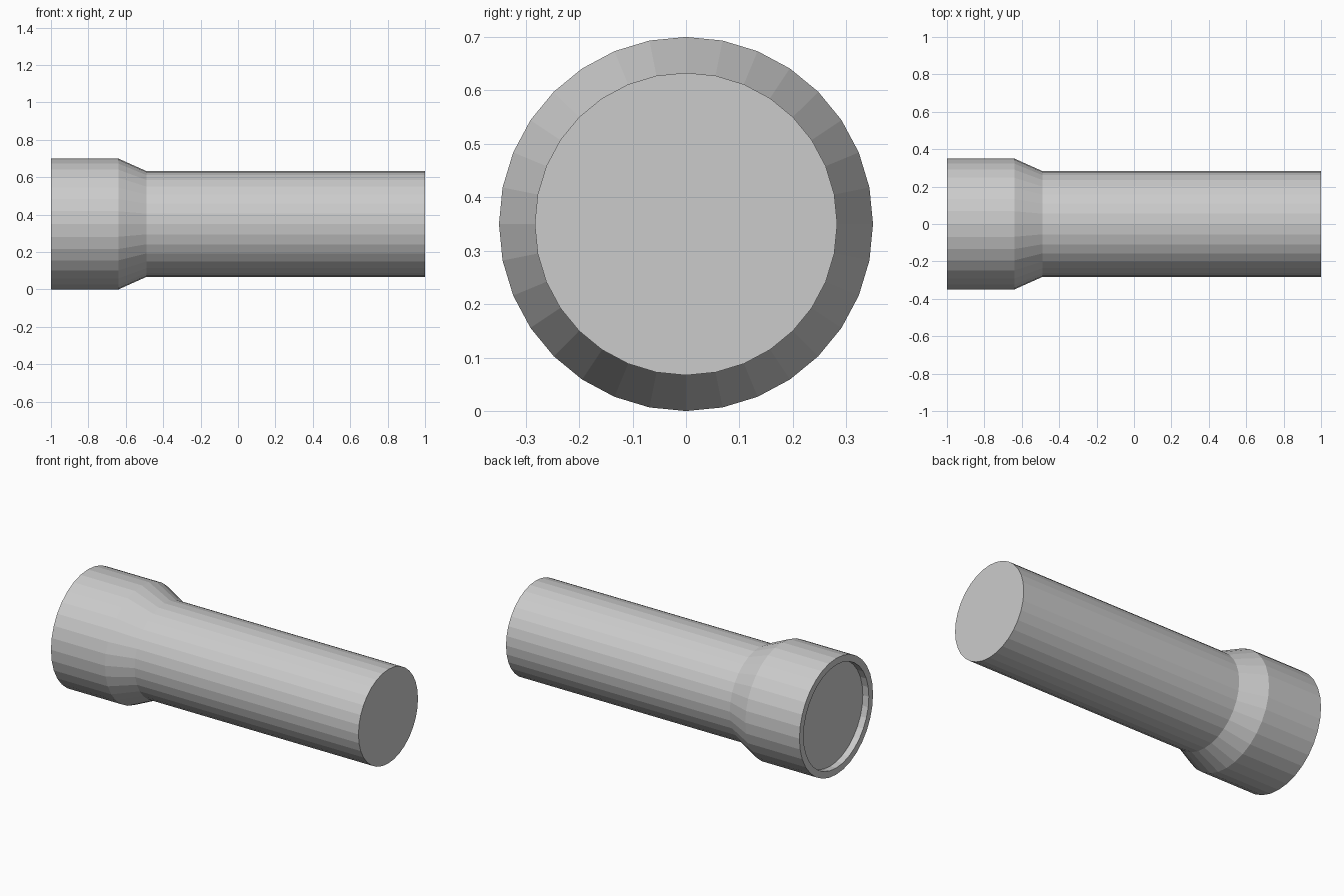
import bpy
import bmesh
from math import cos, sin, tau

if "Cube" in bpy.data.objects:
    bpy.data.objects.remove(bpy.data.objects["Cube"])

SIDES = 32
AXIS_Z = 0.35


def lathe(name, profile, cap_start=False, cap_end=False):
    """Revolve (x, radius) points around the horizontal axis."""
    bm = bmesh.new()
    rings = [[bm.verts.new((x, r * sin(tau * i / SIDES), r * cos(tau * i / SIDES)))
              for i in range(SIDES)] for x, r in profile]
    for a, b in zip(rings, rings[1:]):
        for i in range(SIDES):
            j = (i + 1) % SIDES
            bm.faces.new((a[j], a[i], b[i], b[j]))
    if cap_start:
        bm.faces.new(rings[0])
    if cap_end:
        bm.faces.new(list(reversed(rings[-1])))
    # Wind every face the same way as the rest of the shell
    bmesh.ops.recalc_face_normals(bm, faces=bm.faces)
    mesh = bpy.data.meshes.new(name)
    bm.to_mesh(mesh)
    bm.free()
    obj = bpy.data.objects.new(name, mesh)
    obj.location.z = AXIS_Z
    bpy.context.collection.objects.link(obj)
    return obj


# Torch body: recess wall, rim, head, tapered neck, handle and closed end,
# with the recess floor closing the shell
lathe("flashlight_body", [
    (-0.96, 0.31),
    (-1.0, 0.31),
    (-1.0, 0.35),
    (-0.64, 0.35),
    (-0.49, 0.283),
    (1.0, 0.283),
], cap_start=True, cap_end=True)
